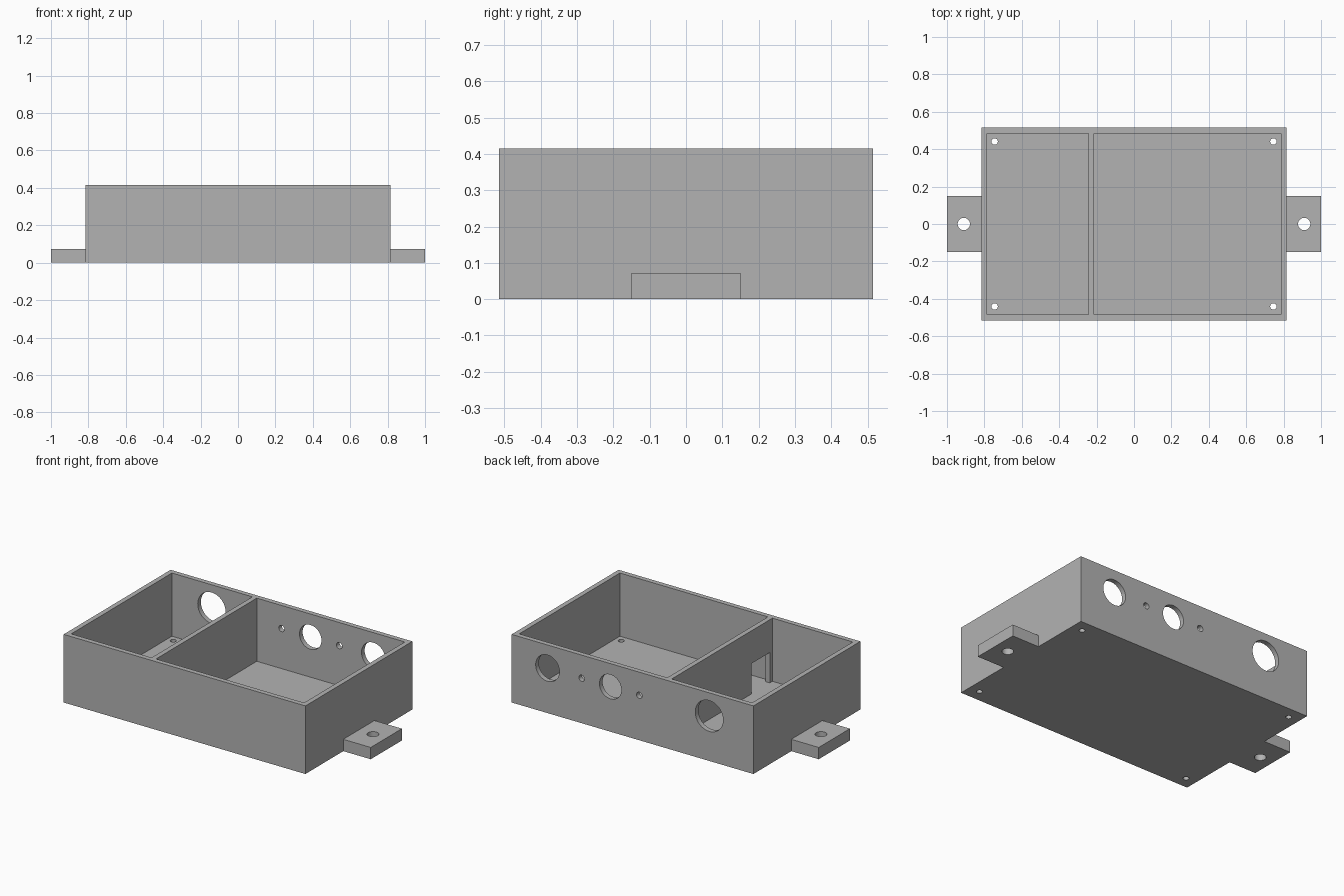
import bpy, math

if "Cube" in bpy.data.objects:
    bpy.data.objects.remove(bpy.data.objects["Cube"])

# overall dimensions
HX, HY, H = 0.815, 0.515, 0.415      # half length, half depth, height
WALL = 0.03
DIV0, DIV1 = -0.243, -0.213          # divider faces
FLOOR = 0.03
TAB_Y, TAB_H = 0.15, 0.072

grey = bpy.data.materials.new("grey plastic")
grey.diffuse_color = (0.45, 0.45, 0.45, 1)
grey.use_nodes = True
grey.node_tree.nodes["Principled BSDF"].inputs["Base Color"].default_value = grey.diffuse_color


def block(name, x0, x1, y0, y1, z0, z1):
    bpy.ops.mesh.primitive_cube_add(
        size=1, location=((x0 + x1) / 2, (y0 + y1) / 2, (z0 + z1) / 2))
    ob = bpy.context.object
    ob.name = name
    ob.scale = (x1 - x0, y1 - y0, z1 - z0)
    bpy.ops.object.transform_apply(location=True, rotation=True, scale=True)
    return ob


def drill(name, loc, radius, depth, rot=(0, 0, 0)):
    bpy.ops.mesh.primitive_cylinder_add(
        vertices=48, radius=radius, depth=depth, location=loc, rotation=rot)
    ob = bpy.context.object
    ob.name = name
    return ob


def combine(target, other, operation):
    mod = target.modifiers.new("combine", 'BOOLEAN')
    mod.operation = operation
    mod.solver = 'EXACT'
    mod.object = other
    bpy.context.view_layer.objects.active = target
    bpy.ops.object.modifier_apply(modifier=mod.name)
    bpy.data.objects.remove(other, do_unlink=True)


# solid body with a mounting tab at each end
case = block("case", -HX, HX, -HY, HY, 0, H)
for s in (-1, 1):
    xs = sorted((s * (HX - 0.01), s))
    combine(case, block("tab", *xs, -TAB_Y, TAB_Y, 0, TAB_H), 'UNION')

# two open compartments, leaving the divider between them
for x0, x1 in ((-HX + WALL, DIV0), (DIV1, HX - WALL)):
    combine(case, block("pocket", x0, x1, -HY + WALL, HY - WALL, FLOOR, H + 0.1),
            'DIFFERENCE')

# cable opening at the foot of the divider
combine(case, block("opening", DIV0 - 0.02, DIV1 + 0.02, -0.46, -0.285, FLOOR, 0.215),
        'DIFFERENCE')

# round holes through the back wall: x, radius
for x, r in ((0.573, 0.08), (0.343, 0.019), (0.149, 0.074),
             (-0.046, 0.019), (-0.517, 0.094)):
    combine(case, drill("back_hole", (x, HY - WALL / 2, 0.274), r, 0.1,
                        (math.pi / 2, 0, 0)), 'DIFFERENCE')

# screw holes in the floor corners and in the tabs
for s in (-1, 1):
    for t in (-1, 1):
        combine(case, drill("floor_hole", (s * 0.745, t * 0.441, 0), 0.017, 0.2),
                'DIFFERENCE')
    combine(case, drill("tab_hole", (s * 0.91, 0, 0.03), 0.033, 0.3), 'DIFFERENCE')

# finish: one colour, smooth hole walls with sharp rims
case.data.materials.clear()
case.data.materials.append(grey)
bpy.ops.object.select_all(action='DESELECT')
case.select_set(True)
bpy.context.view_layer.objects.active = case
bpy.ops.object.shade_smooth_by_angle(angle=math.radians(30))
